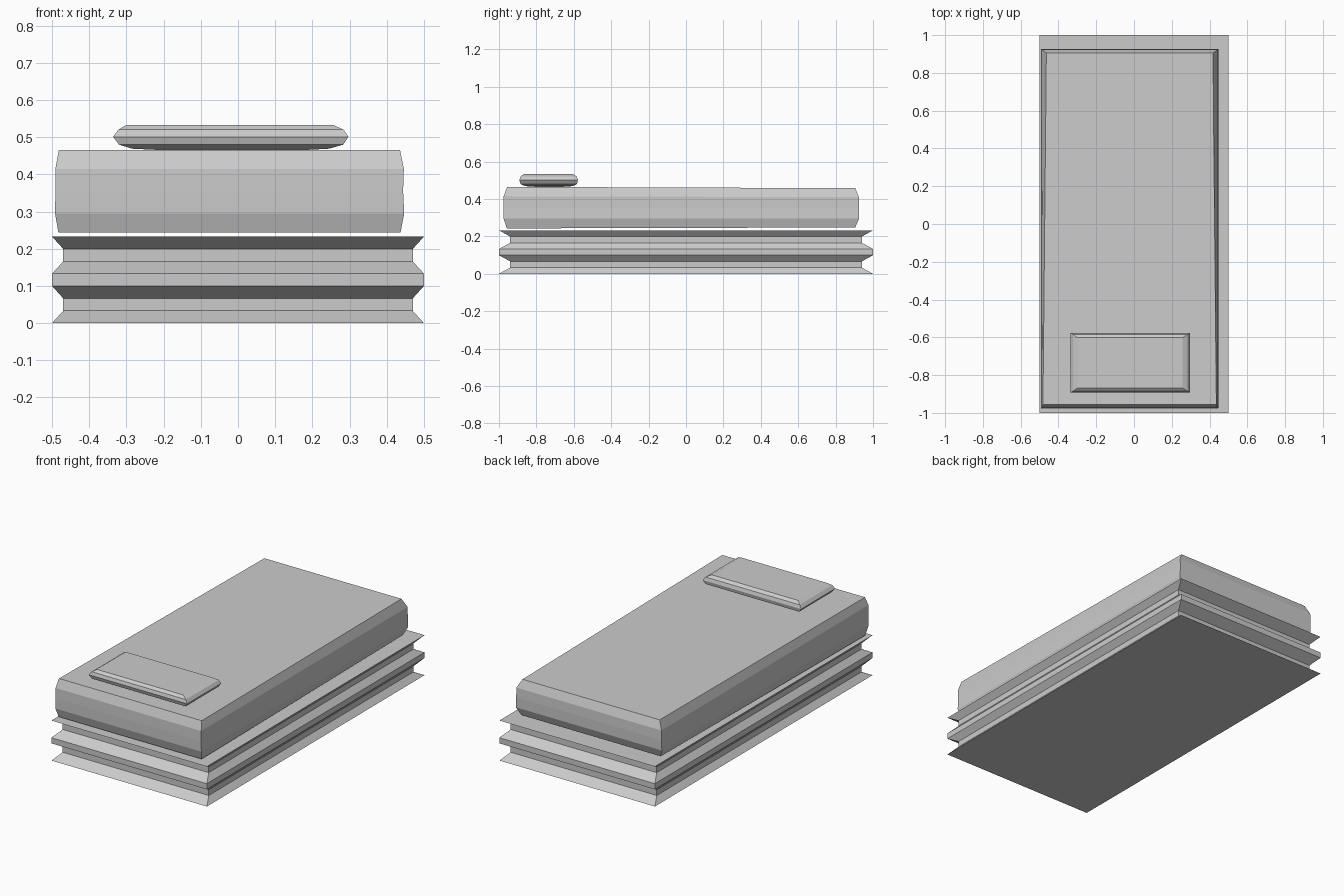
import bpy, bmesh


def ring(x0, x1, y0, y1, z, taper=0.0, drop=0.0):
    # Four corners, optionally narrowed and lowered towards the back
    return [(x0, y0, z), (x1, y0, z),
            (x1 - taper, y1, z - drop), (x0 + taper, y1, z - drop)]


def loft(name, rings):
    # Stack of rectangular rings joined with quads and capped at both ends
    bm = bmesh.new()
    loops = [[bm.verts.new(p) for p in r] for r in rings]
    for a, b in zip(loops, loops[1:]):
        for i in range(4):
            j = (i + 1) % 4
            bm.faces.new((a[i], a[j], b[j], b[i]))
    bm.faces.new(loops[0][::-1])
    bm.faces.new(loops[-1])
    bmesh.ops.recalc_face_normals(bm, faces=bm.faces)
    mesh = bpy.data.meshes.new(name)
    bm.to_mesh(mesh)
    bm.free()
    obj = bpy.data.objects.new(name, mesh)
    bpy.context.collection.objects.link(obj)
    return obj


# Ribbed bed base: ridges and grooves at even heights
step = 0.2325 / 7
scales = [1, 0.94, 0.94, 1, 1, 0.94, 0.94, 1]
loft("bed_base", [ring(-0.5 * s, 0.5 * s, -s, s, i * step)
                  for i, s in enumerate(scales)])

# Mattress with bulging sides and a slightly tapered, sloping top
loft("mattress", [
    ring(-0.483, 0.437, -0.958, 0.905, 0.243, 0.012, -0.005),
    ring(-0.492, 0.447, -0.975, 0.925, 0.295),
    ring(-0.491, 0.444, -0.976, 0.926, 0.355),
    ring(-0.491, 0.446, -0.975, 0.924, 0.415, 0.002, 0.005),
    ring(-0.482, 0.436, -0.956, 0.905, 0.465, 0.018, 0.007),
])

# Flat pillow with rounded edges
loft("pillow", [
    ring(-0.20, 0.17, -0.80, -0.66, 0.465),
    ring(-0.285, 0.245, -0.86, -0.605, 0.469),
    ring(-0.32, 0.283, -0.884, -0.583, 0.480),
    ring(-0.336, 0.297, -0.891, -0.578, 0.501),
    ring(-0.322, 0.284, -0.885, -0.584, 0.520),
    ring(-0.300, 0.256, -0.868, -0.602, 0.533),
])
